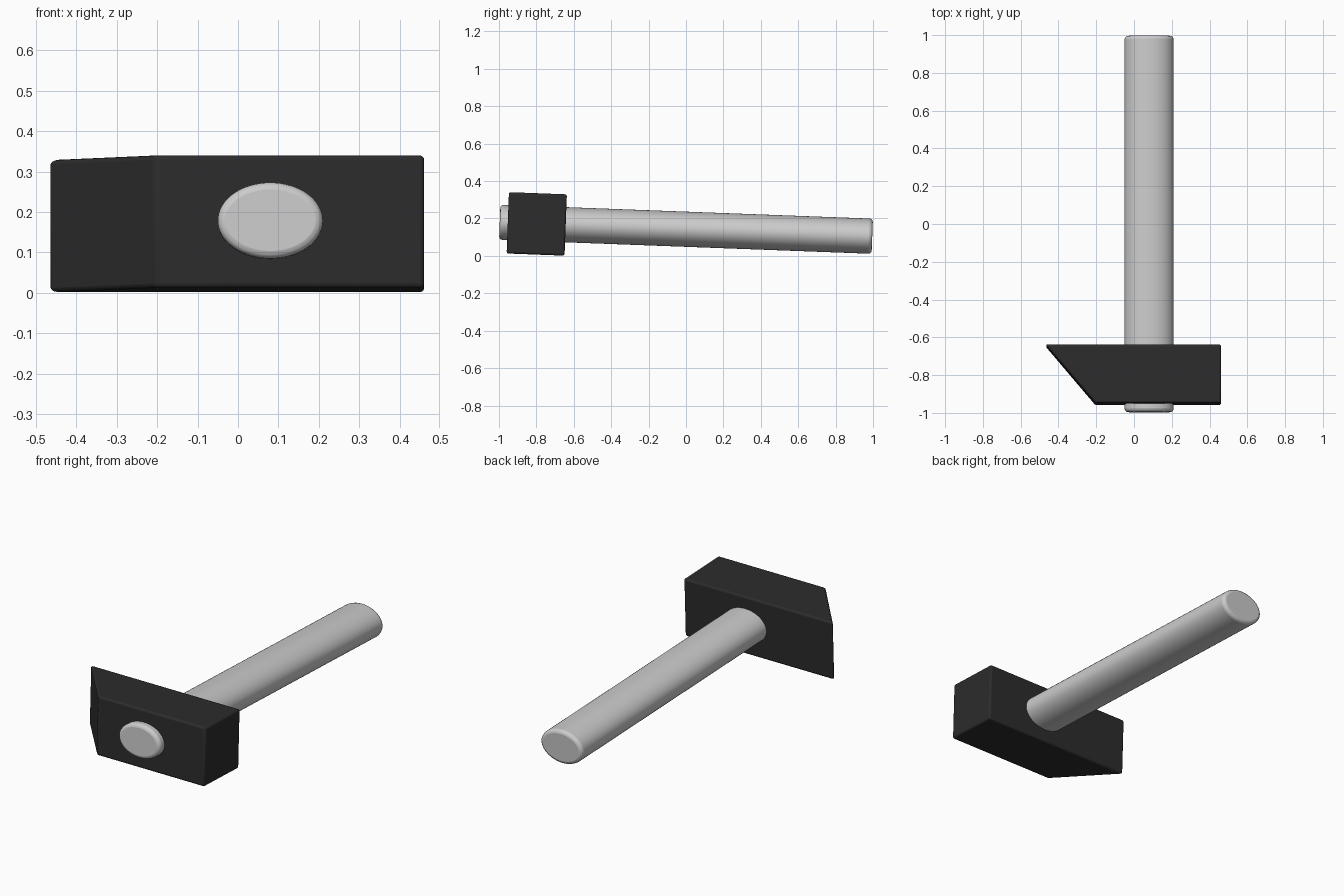
import bpy, bmesh
from mathutils import Matrix

if "Cube" in bpy.data.objects:
    bpy.data.objects.remove(bpy.data.objects["Cube"])

TILT = Matrix.Rotation(-0.0375, 4, 'X')


def finish(name, bm, centre, bevel, segments):
    """Turn a bmesh into a tilted, bevelled, smooth-shaded object."""
    bmesh.ops.recalc_face_normals(bm, faces=bm.faces)
    mesh = bpy.data.meshes.new(name)
    bm.to_mesh(mesh)
    bm.free()
    ob = bpy.data.objects.new(name, mesh)
    bpy.context.collection.objects.link(ob)
    ob.matrix_world = Matrix.Translation(centre) @ TILT
    mod = ob.modifiers.new("bevel", 'BEVEL')
    mod.width = bevel
    mod.segments = segments
    mod.limit_method = 'ANGLE'
    mod.angle_limit = 0.6
    bpy.context.view_layer.objects.active = ob
    ob.select_set(True)
    bpy.ops.object.shade_smooth_by_angle(angle=0.6)
    ob.select_set(False)
    return ob


# Handle: long oval rod running through the head
bm = bmesh.new()
bmesh.ops.create_cone(bm, cap_ends=True, segments=64, radius1=1, radius2=1, depth=1.993,
                      matrix=Matrix.Diagonal((0.13, 1, 0.094, 1)) @ Matrix.Rotation(1.5707963, 4, 'X'))
finish("handle", bm, (0.08, 0, 0.1425), 0.018, 3)

# Head: plan profile with a slanted peen, extruded upwards
profile = [(-0.468, 0.155), (-0.205, -0.155), (0.461, -0.155), (0.461, 0.155)]
height = 0.328
bm = bmesh.new()
face = bm.faces.new([bm.verts.new((x, y, -height / 2)) for x, y in profile])
ext = bmesh.ops.extrude_face_region(bm, geom=[face])
top = [v for v in ext["geom"] if isinstance(v, bmesh.types.BMVert)]
bmesh.ops.translate(bm, verts=top, vec=(0, 0, height))
head = finish("hammer_head", bm, (0, -0.798, 0.171), 0.011, 3)

dark = bpy.data.materials.new("dark_steel")
dark.diffuse_color = (0.025, 0.025, 0.025, 1)
dark.use_nodes = True
dark.node_tree.nodes["Principled BSDF"].inputs["Base Color"].default_value = dark.diffuse_color
head.data.materials.append(dark)
